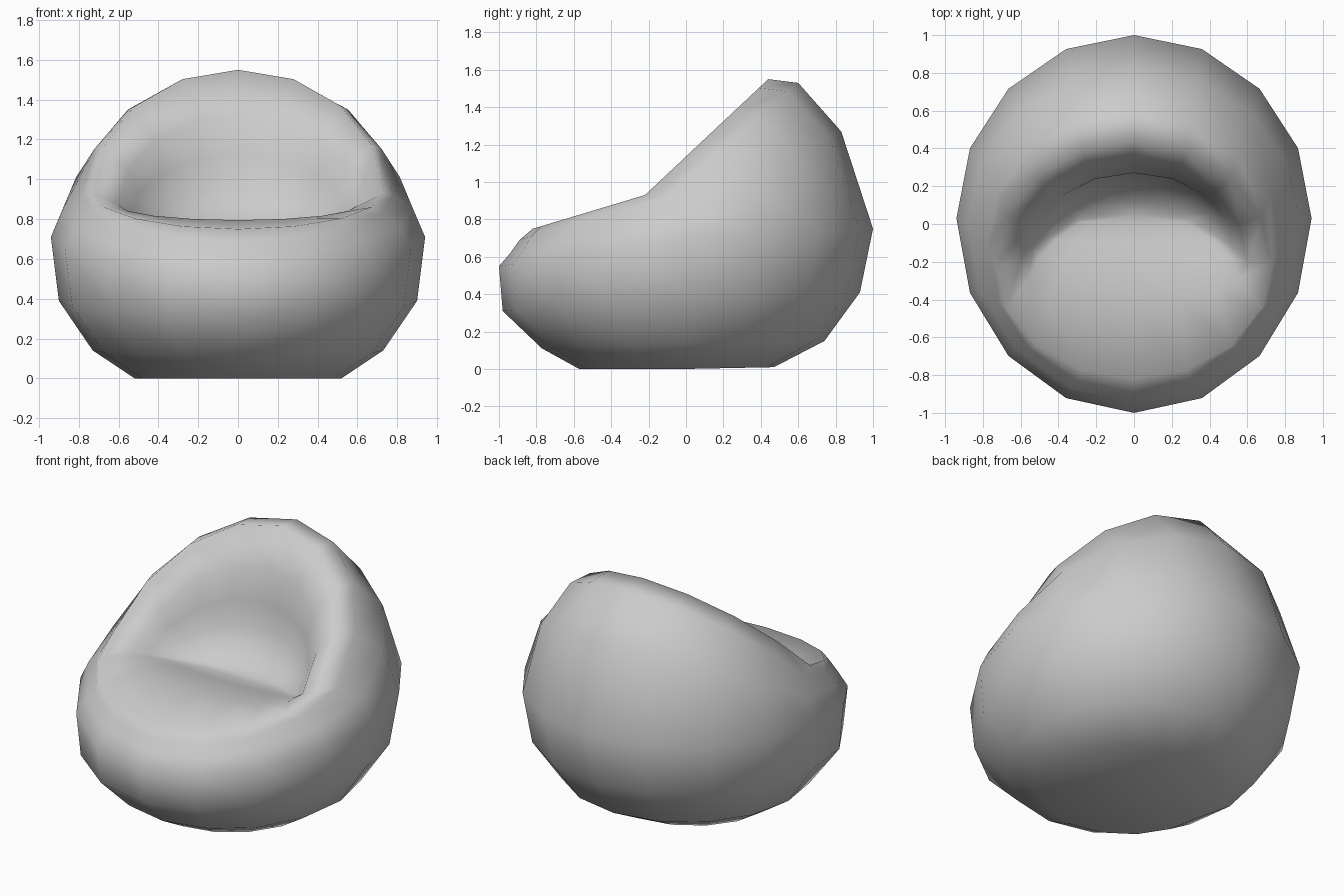
import bpy
import bmesh
from math import sin, cos, tau

cube = bpy.data.objects.get("Cube")
if cube:
    bpy.data.objects.remove(cube, do_unlink=True)

SEGMENTS = 16

# Each loop of the cushion: front (y, z), side (x, y, z), back (y, z)
loops = [
    ((-.57, 0), (.52, -.03, 0), (.47, .01)),           # flat base
    ((-.77, .11), (.73, 0, .14), (.74, .15)),
    ((-.98, .31), (.9, 0, .39), (.93, .41)),
    ((-1, .55), (.94, .03, .71), (1, .75)),            # widest loop
    ((-.94, .62), (.88, 0, .85), (.83, 1.27)),
    ((-.89, .69), (.78, -.11, .92), (.6, 1.53)),
    ((-.82, .75), (.73, -.22, .93), (.44, 1.55)),      # rim
    ((-.42, .795), (.6, -.2, .87), (.33, 1.32)),       # seat lip
    ((-.22, .78), (.54, -.14, .82), (.27, 1.12)),      # hollow
    ((-.11, .755), (.45, -.07, .78), (.27, .95)),
    ((0, .735), (.3, .02, .745), (.12, .77)),          # crease
]


def blend(front, side, back, c):
    """Value between front (c=-1), side (c=0) and back (c=1)."""
    return side + c * (back - side if c > 0 else side - front)


def add_loop(bm, front, side, back):
    verts = []
    for i in range(SEGMENTS):
        angle = tau * i / SEGMENTS
        c = cos(angle)
        verts.append(bm.verts.new((
            side[0] * sin(angle),
            blend(front[0], side[1], back[0], c),
            blend(front[1], side[2], back[1], c))))
    return verts


# Cushion skin: bridge the loops, then close the base and the seat
bm = bmesh.new()
rings = [add_loop(bm, *spec) for spec in loops]
for low, high in zip(rings, rings[1:]):
    for i in range(SEGMENTS):
        j = (i + 1) % SEGMENTS
        bm.faces.new((low[i], low[j], high[j], high[i]))
for ring, centre in ((rings[0], (0, -.05, 0)), (rings[-1], (0, .05, .74))):
    hub = bm.verts.new(centre)
    for i in range(SEGMENTS):
        bm.faces.new((ring[i], ring[(i + 1) % SEGMENTS], hub))
bmesh.ops.recalc_face_normals(bm, faces=bm.faces)
for face in bm.faces:
    face.smooth = True

mesh = bpy.data.meshes.new("bean_bag_seat")
bm.to_mesh(mesh)
bm.free()
seat = bpy.data.objects.new("bean_bag_seat", mesh)
bpy.context.collection.objects.link(seat)

# Plain light grey fabric
fabric = bpy.data.materials.new("light_grey_fabric")
fabric.use_nodes = True
grey = (.6, .6, .6, 1)
fabric.diffuse_color = grey
fabric.node_tree.nodes["Principled BSDF"].inputs["Base Color"].default_value = grey
mesh.materials.append(fabric)
